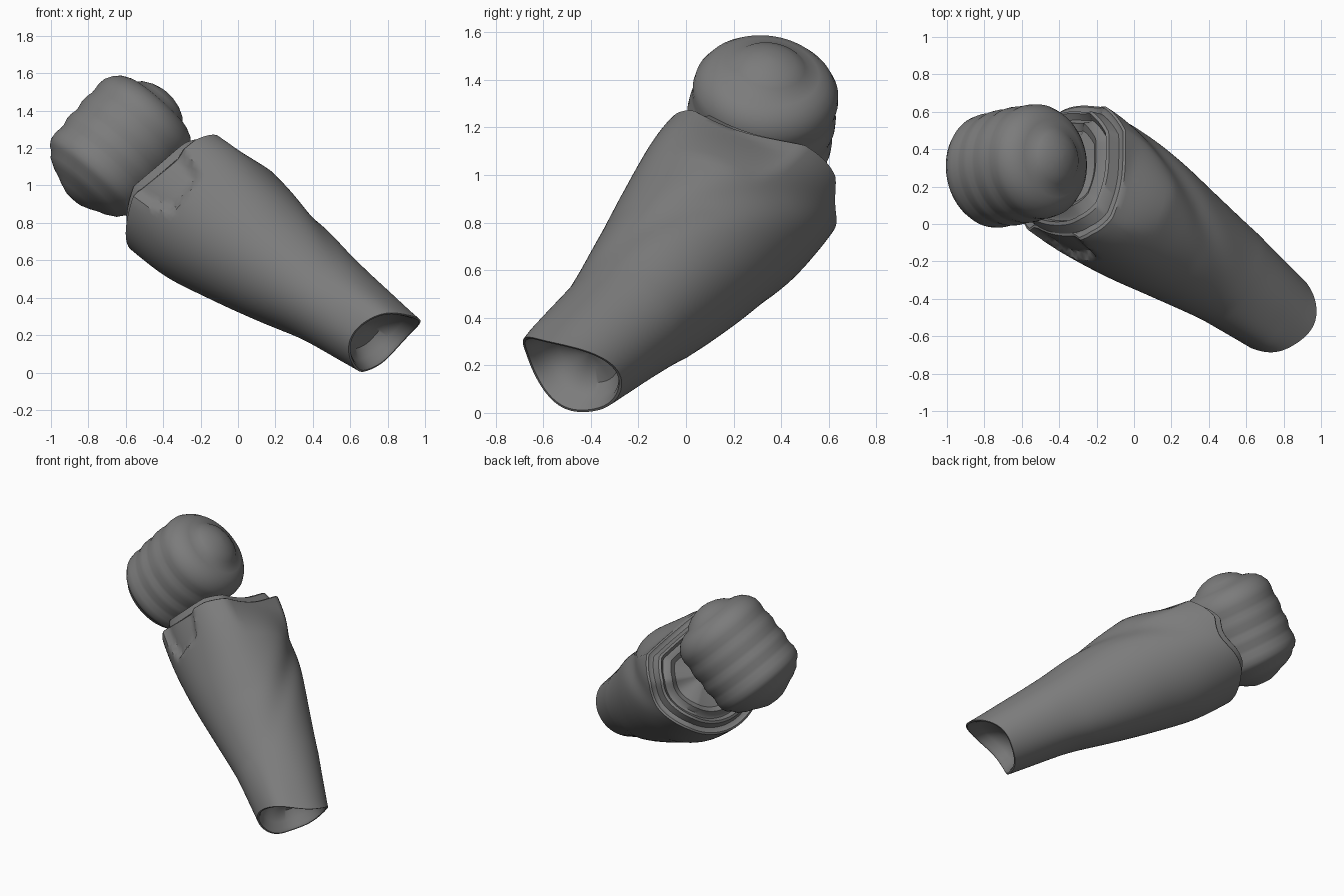
import bpy, bmesh, math
from mathutils import Vector

if "Cube" in bpy.data.objects:
    bpy.data.objects.remove(bpy.data.objects["Cube"])

grey = bpy.data.materials.new("dark_grey")
grey.diffuse_color = (0.2, 0.2, 0.2, 1)
grey.use_nodes = True
grey.node_tree.nodes["Principled BSDF"].inputs["Base Color"].default_value = grey.diffuse_color

# Sleeve frame: long axis runs down towards front right, U sideways, V upwards
U = Vector((0.555, 0.832, 0.0))
V = Vector((0.426, -0.284, 0.858))
SEG = 96


def axis_point(x):
    return Vector((x, 0.048 - 0.667 * x, 0.727 - 0.704 * x))


# Station along x, half width, half height
STATIONS = [(-0.45, 0.385, 0.375), (-0.3, 0.395, 0.395), (-0.15, 0.39, 0.40),
            (0.05, 0.365, 0.362), (0.245, 0.325, 0.314), (0.457, 0.282, 0.255),
            (0.69, 0.243, 0.222), (0.9, 0.212, 0.195)]


def radii(x):
    """Smoothly interpolated half width and half height."""
    x = min(max(x, STATIONS[0][0]), STATIONS[-1][0] - 1e-6)
    i = max(k for k, s in enumerate(STATIONS) if s[0] <= x)
    p, q = STATIONS[i], STATIONS[i + 1]
    o, r = STATIONS[max(i - 1, 0)], STATIONS[min(i + 2, len(STATIONS) - 1)]
    h = q[0] - p[0]
    f = (x - p[0]) / h
    out = []
    for j in (1, 2):
        m0 = h * (q[j] - o[j]) / (q[0] - o[0])
        m1 = h * (r[j] - p[j]) / (r[0] - p[0])
        out.append((2 * f**3 - 3 * f**2 + 1) * p[j] + (f**3 - 2 * f**2 + f) * m0
                   + (3 * f**2 - 2 * f**3) * q[j] + (f**3 - f**2) * m1)
    return out


def clamp(v):
    return min(max(v, 0.0), 1.0)


def angle_gap(a, b):
    return abs((a - b + 180) % 360 - 180)


def bump(deg, mid, width):
    return math.exp(-(angle_gap(deg, mid) / width) ** 2)


def section_point(x, deg, scale=1.0, panel=True):
    a, b = radii(x)
    t = math.radians(deg)
    # Spiral crease along the outer side
    r = 1 - 0.06 * clamp(1.3 * (1 - abs(x) / 0.5)) * bump(deg, 37 + 144 * x, 16)
    # Raised upper corner, fuller underside, peaked wrist
    r += 0.12 * clamp((0.2 - x) / 0.45) * bump(deg, 114, 26)
    r += 0.09 * clamp(1 - abs(x - 0.38) / 0.4) * bump(deg, -65, 30)
    r += 0.10 * clamp((x - 0.5) / 0.25) * bump(deg, 130, 25)
    # Flattened side next to the barrel
    c = math.cos(math.radians(angle_gap(deg, 62)))
    if c > 0.3:
        flat = min(r, 0.335 / c / math.hypot(a * math.cos(t), b * math.sin(t)))
        r += (flat - r) * clamp((-0.05 - x) / 0.2)
    # Sunken panel beside the upper opening
    if panel:
        half = 26 - 60 * max(0, x + 0.27)
        r -= 0.10 * clamp((half - angle_gap(deg, 158)) / 5) * clamp((-0.14 - x) / 0.025)
    r *= scale
    side = 0.01 - 0.025 * clamp((x - 0.5) / 0.3)
    return axis_point(x) + U * (r * a * math.cos(t) + side) + V * (r * b * math.sin(t))


def upper_rim(deg):
    up = max(0, math.cos(math.radians(deg - 90)))
    low = max(0, math.cos(math.radians(deg + 150)))
    return -0.40 + 0.15 * up + 0.07 * low + 0.05 * bump(deg, -18, 22)


def wrist_rim(deg):
    return (0.79 + 0.03 * math.cos(math.radians(2 * (deg - 80)))
            + 0.035 * math.cos(math.radians(deg - 65)) - 0.02 * bump(deg, -80, 30))


def loft(name, rows, angle=35):
    """Skin closed rings of points and cap both ends."""
    bm = bmesh.new()
    rings = [[bm.verts.new(p) for p in row] for row in rows]
    for lo, hi in zip(rings, rings[1:]):
        n = len(lo)
        for i in range(n):
            bm.faces.new((lo[i], lo[(i + 1) % n], hi[(i + 1) % n], hi[i]))
    bm.faces.new(rings[0])
    bm.faces.new(rings[-1])
    bmesh.ops.recalc_face_normals(bm, faces=bm.faces)
    mesh = bpy.data.meshes.new(name)
    bm.to_mesh(mesh)
    bm.free()
    mesh.materials.append(grey)
    ob = bpy.data.objects.new(name, mesh)
    bpy.context.collection.objects.link(ob)
    bpy.ops.object.select_all(action='DESELECT')
    ob.select_set(True)
    bpy.context.view_layer.objects.active = ob
    bpy.ops.object.shade_smooth_by_angle(angle=math.radians(angle))
    return ob


angles = [i * 360 / SEG for i in range(SEG)]
rows = []
# Folded collar filling the upper opening
for dx, s in [(-0.03, 0.1), (-0.03, 0.55), (-0.05, 0.64), (-0.025, 0.70), (-0.02, 0.74),
              (-0.045, 0.80), (-0.04, 0.84), (0.0, 0.88), (0.0, 0.93), (-0.005, 0.97)]:
    rows.append([section_point(-0.35 + (upper_rim(d) + 0.35) * s + dx, d, s, s > 0.9)
                 for d in angles])
# Outer wall
N = 54
for k in range(N + 1):
    f = k / N
    rows.append([section_point(upper_rim(d) * (1 - f) + wrist_rim(d) * f, d)
                 for d in angles])
# Hollow wrist end
for dx, s in [(0.0, 0.95), (-0.015, 0.88), (-0.05, 0.80), (-0.09, 0.6),
              (-0.11, 0.3), (-0.115, 0.05)]:
    rows.append([section_point(0.79 + (wrist_rim(d) - 0.79) * s + dx, d, s)
                 for d in angles])
loft("forearm_sleeve", rows)

# Softly ridged elbow barrel: distance along its axis and radius
PROFILE = [(-0.385, 0.01), (-0.38, 0.06), (-0.36, 0.11), (-0.34, 0.15), (-0.325, 0.19),
           (-0.295, 0.24), (-0.262, 0.265), (-0.25, 0.285), (-0.22, 0.303), (-0.18, 0.308),
           (-0.14, 0.302), (-0.12, 0.302), (-0.08, 0.312), (-0.05, 0.312),
           (-0.02, 0.305), (0.0, 0.305), (0.04, 0.313), (0.08, 0.311),
           (0.11, 0.304), (0.13, 0.304), (0.17, 0.308), (0.21, 0.303), (0.25, 0.28),
           (0.28, 0.25), (0.30, 0.21), (0.31, 0.17), (0.335, 0.145), (0.36, 0.10),
           (0.375, 0.05), (0.38, 0.01)]
A = Vector((0.64, 0.13, 0.72)).normalized()
B = Vector((0, 1, 0))
B = (B - A * B.dot(A)).normalized()
C = A.cross(B)
centre = Vector((-0.627, 0.311, 1.212))


def barrel_point(t, r, deg):
    a = math.radians(deg)
    return centre + A * t + (B * math.cos(a) + C * math.sin(a)) * r


loft("elbow_barrel", [[barrel_point(t, r, d) for d in angles] for t, r in PROFILE], 45)
